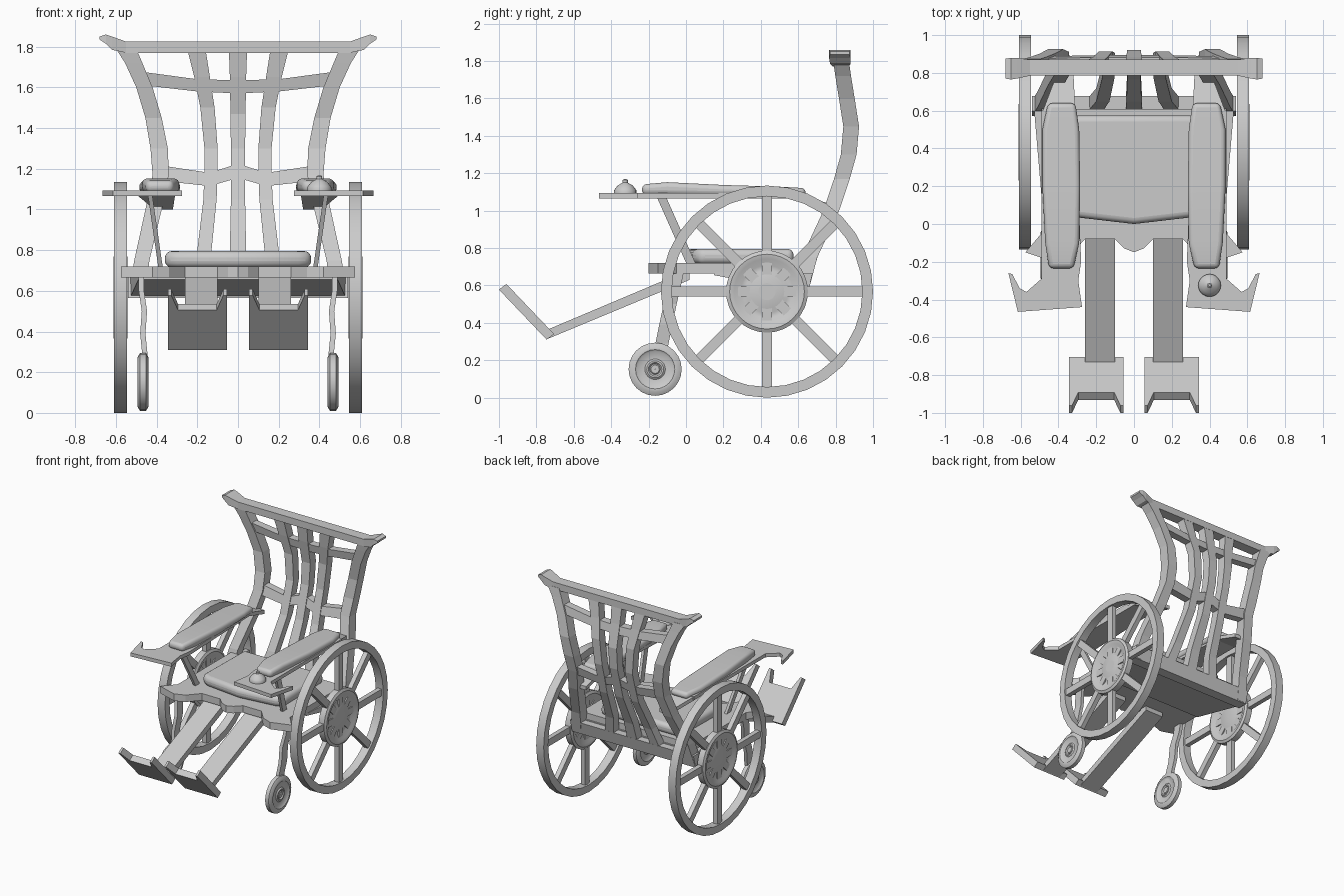
import bpy, bmesh, math
from mathutils import Vector

if "Cube" in bpy.data.objects:
    bpy.data.objects.remove(bpy.data.objects["Cube"], do_unlink=True)

grey = bpy.data.materials.new("plain_grey")
grey.use_nodes = True
grey.diffuse_color = (0.6, 0.6, 0.6, 1)
grey.node_tree.nodes["Principled BSDF"].inputs["Base Color"].default_value = (0.6, 0.6, 0.6, 1)


def finish(name, bm, mirror=False, bevel=0, smooth=False):
    bmesh.ops.remove_doubles(bm, verts=bm.verts, dist=0.0001)
    bmesh.ops.recalc_face_normals(bm, faces=bm.faces)
    mesh = bpy.data.meshes.new(name)
    bm.to_mesh(mesh)
    bm.free()
    mesh.materials.append(grey)
    ob = bpy.data.objects.new(name, mesh)
    bpy.context.collection.objects.link(ob)
    if smooth:
        bpy.ops.object.select_all(action="DESELECT")
        ob.select_set(True)
        bpy.context.view_layer.objects.active = ob
        bpy.ops.object.shade_smooth_by_angle(angle=math.radians(35))
    if bevel:
        mod = ob.modifiers.new("round", "BEVEL")
        mod.width, mod.segments = bevel, 4
        mod.limit_method, mod.angle_limit = "ANGLE", math.radians(40)
    if mirror:
        ob.modifiers.new("mirror", "MIRROR")
    return ob


def loft(name, sections, closed=False, **opts):
    """Skin a row of equal point rings, capped unless closed."""
    bm = bmesh.new()
    rings = [[bm.verts.new(p) for p in s] for s in sections]
    n = len(rings[0])
    pairs = list(zip(rings, rings[1:] + rings[:1])) if closed else list(zip(rings, rings[1:]))
    for a, b in pairs:
        for i in range(n):
            j = (i + 1) % n
            bm.faces.new((a[i], a[j], b[j], b[i]))
    if not closed:
        bm.faces.new(rings[0])
        bm.faces.new(rings[-1])
    return finish(name, bm, **opts)


def prism(name, outline, place, **opts):
    """Extrude an outline; place(u, v, w) puts it in space, w is 0 or 1."""
    return loft(name, [[place(u, v, w) for u, v in outline] for w in (0, 1)], **opts)


def flat(z0, z1):
    return lambda u, v, w: (u, v, z1 if w else z0)


def lathe(name, profile, cy, cz, steps=32, **opts):
    """Turn a closed (x, radius) profile about an axis along x."""
    rings = []
    for i in range(steps):
        a = math.tau * i / steps
        rings.append([(x, cy + r * math.sin(a), cz + r * math.cos(a)) for x, r in profile])
    return loft(name, rings, closed=True, **opts)


def rect_y(y, x0, x1, z0, z1):
    return [(x0, y, z0), (x1, y, z0), (x1, y, z1), (x0, y, z1)]


def rect_z(x, y, z, hx, hy):
    return [(x - hx, y - hy, z), (x + hx, y - hy, z), (x + hx, y + hy, z), (x - hx, y + hy, z)]


def both(half):
    """Complete a half outline or rail that starts on the centre line."""
    return [(-p[0], *p[1:]) for p in reversed(half[1:])] + half


# Backrest: every bar follows one curved side profile
CURVE = [(0.56, 0.61), (0.75, 0.66), (1.05, 0.80), (1.3, 0.87),
         (1.47, 0.885), (1.65, 0.85), (1.83, 0.825)]


def back_y(z):
    for (z0, y0), (z1, y1) in zip(CURVE, CURVE[1:]):
        if z <= z1:
            return y0 + (y1 - y0) * (z - z0) / (z1 - z0)
    return CURVE[-1][1]


def upright(name, stations, t, **opts):
    loft(name, [rect_z((a + b) / 2, back_y(z), z, (b - a) / 2, t) for z, a, b in stations], **opts)


def rail(name, half, t):
    loft(name, [[(x, back_y(a) - t, a), (x, back_y(a) + t, a),
                 (x, back_y(b) + t, b), (x, back_y(b) - t, b)] for x, a, b in both(half)])


upright("back_post", [(0.57, 0.46, 0.54), (0.75, 0.435, 0.51), (1.0, 0.375, 0.455),
                      (1.17, 0.34, 0.42), (1.3, 0.345, 0.43), (1.45, 0.375, 0.455),
                      (1.6, 0.42, 0.5), (1.72, 0.47, 0.555), (1.79, 0.5, 0.6)], 0.042, mirror=True)
upright("side_slat", [(0.57, 0.18, 0.26), (0.8, 0.13, 0.2), (1.05, 0.105, 0.17),
                      (1.2, 0.1, 0.165), (1.3, 0.1, 0.165), (1.5, 0.115, 0.185),
                      (1.65, 0.138, 0.215), (1.79, 0.16, 0.25)], 0.035, mirror=True)
upright("centre_slat", [(z, -w, w) for z, w in [(0.57, 0.045), (0.8, 0.04), (1.05, 0.035),
                        (1.3, 0.035), (1.47, 0.037), (1.65, 0.04), (1.79, 0.045)]], 0.035)
rail("upper_rail", [(0, 1.57, 1.635), (0.2, 1.58, 1.64), (0.46, 1.61, 1.675)], 0.03)
rail("lower_rail", [(0, 1.155, 1.225), (0.14, 1.115, 1.18), (0.37, 1.14, 1.215)], 0.03)
rail("bottom_rail", [(0, 0.565, 0.665), (0.54, 0.565, 0.665)], 0.04)
loft("top_rail", [[(x, y0, a), (x, y1, a), (x, y1, b), (x, y0, b)] for x, y0, y1, a, b in both(
    [(0, 0.785, 0.87, 1.77, 1.825), (0.55, 0.785, 0.87, 1.77, 1.825),
     (0.62, 0.77, 0.88, 1.785, 1.85), (0.65, 0.765, 0.88, 1.815, 1.86),
     (0.68, 0.77, 0.875, 1.835, 1.85)])])

# Seat board with a scalloped front, wedge below, cushion above
prism("seat_board", both([(0, -0.15), (0.05, -0.13), (0.1, -0.08), (0.26, -0.08), (0.34, -0.17),
                          (0.42, -0.2), (0.5, -0.175), (0.575, -0.15), (0.49, -0.05),
                          (0.49, 0.61)]), flat(0.665, 0.72))
loft("seat_wedge", [rect_y(0.15, -0.49, 0.49, 0.655, 0.67),
                    rect_y(0.62, -0.53, 0.53, 0.567, 0.67)])
prism("seat_cushion", both([(0, 0), (0.3, 0.035), (0.36, 0.07), (0.35, 0.575)]),
      flat(0.715, 0.795), bevel=0.032, smooth=True)

# Armrests: hooked board, sloping tail, strut and pad
prism("arm_board", [(0.275, -0.44), (0.615, -0.465), (0.665, -0.26), (0.645, -0.265), (0.605, -0.34),
                    (0.57, -0.36), (0.49, -0.29), (0.49, 0.6), (0.31, 0.6), (0.28, -0.2),
                    (0.295, -0.3)], flat(1.065, 1.093), mirror=True)
loft("arm_tail", [rect_y(0.58, 0.31, 0.49, 1.065, 1.093),
                  rect_y(0.79, 0.32, 0.41, 1.0, 1.03)], mirror=True)
loft("arm_strut", [rect_z(0.38, 0.03, 0.71, 0.011, 0.025),
                   rect_z(0.432, -0.13, 1.07, 0.011, 0.025)], mirror=True)
loft("arm_pad", [rect_y(*s) for s in [
    (-0.235, 0.32, 0.45, 1.085, 1.14), (-0.1, 0.29, 0.47, 1.085, 1.152),
    (0.2, 0.285, 0.485, 1.08, 1.137), (0.5, 0.29, 0.485, 1.08, 1.128),
    (0.64, 0.31, 0.455, 1.07, 1.12)]], mirror=True, bevel=0.026, smooth=True)

# Control knob on the left armrest only
loft("control_knob", [[(0.4 + r * math.cos(math.tau * i / 20), -0.325 + r * math.sin(math.tau * i / 20), z)
                       for i in range(20)] for r, z in
                      [(0.06, 1.09), (0.06, 1.108), (0.053, 1.118), (0.04, 1.135), (0.018, 1.147),
                       (0.014, 1.15), (0.014, 1.163), (0.007, 1.168)]], smooth=True)

# Leg boards and notched footplates
loft("leg_board", [[(x, y, z) for x, z in ((0.1, z0), (0.26, z0), (0.26, z1), (0.1, z1))]
                   for y, z0, z1 in ((0.02, 0.63, 0.685), (-0.745, 0.312, 0.362))], mirror=True)
ALONG, UP = Vector((0, -0.69, 0.724)), Vector((0, 0.04, 0.03))
prism("footplate", [(0.055, 0), (0.345, 0), (0.345, 0.37), (0.328, 0.37), (0.295, 0.27),
                    (0.105, 0.27), (0.072, 0.37), (0.055, 0.37)],
      lambda u, v, w: Vector((u, -0.745, 0.31)) + ALONG * v + UP * w, mirror=True)

# Big wheels: rim, crossing spokes and dished hub
WY, WZ, WR = 0.433, 0.567, 0.567
lathe("wheel_rim", [(0.545, 0.51), (0.545, WR), (0.61, WR), (0.61, 0.51)],
      WY, WZ, mirror=True, smooth=True)
for k in range(4):
    a = math.pi * k / 4
    out, side = Vector((0, math.cos(a), math.sin(a))), Vector((0, -math.sin(a), math.cos(a)))
    loft("wheel_spoke", [[Vector((x, WY, WZ)) + out * r + side * s for x, s in
                          ((0.56, -0.027), (0.597, -0.027), (0.597, 0.027), (0.56, 0.027))]
                         for r in (-0.52, 0.52)], mirror=True)
dish = [(0.018, 0.001), (0.02, 0.09), (0.01, 0.115), (0.01, 0.14), (0.03, 0.175), (0.034, 0.2), (0.024, 0.219)]
lathe("wheel_hub", [(0.578 + x, r) for x, r in dish] + [(0.578 - x, r) for x, r in reversed(dish)],
      WY, WZ, mirror=True, smooth=True)

# Casters and their bent forks
tyre = [(0.022, 0.001), (0.022, 0.022), (0.016, 0.028), (0.025, 0.036), (0.025, 0.045), (0.017, 0.055),
        (0.02, 0.095), (0.028, 0.105), (0.028, 0.12), (0.015, 0.142)]
lathe("caster_wheel", [(0.467 + x, r) for x, r in tyre] + [(0.467 - x, r) for x, r in reversed(tyre)],
      -0.165, 0.152, steps=24, mirror=True, smooth=True)
loft("caster_fork", [rect_z(x, y, z, 0.013, 0.035) for x, y, z in [
    (0.462, -0.15, 0.2), (0.458, -0.128, 0.29), (0.468, -0.108, 0.39), (0.46, -0.085, 0.5),
    (0.475, -0.062, 0.6), (0.475, -0.045, 0.68)]], mirror=True)
